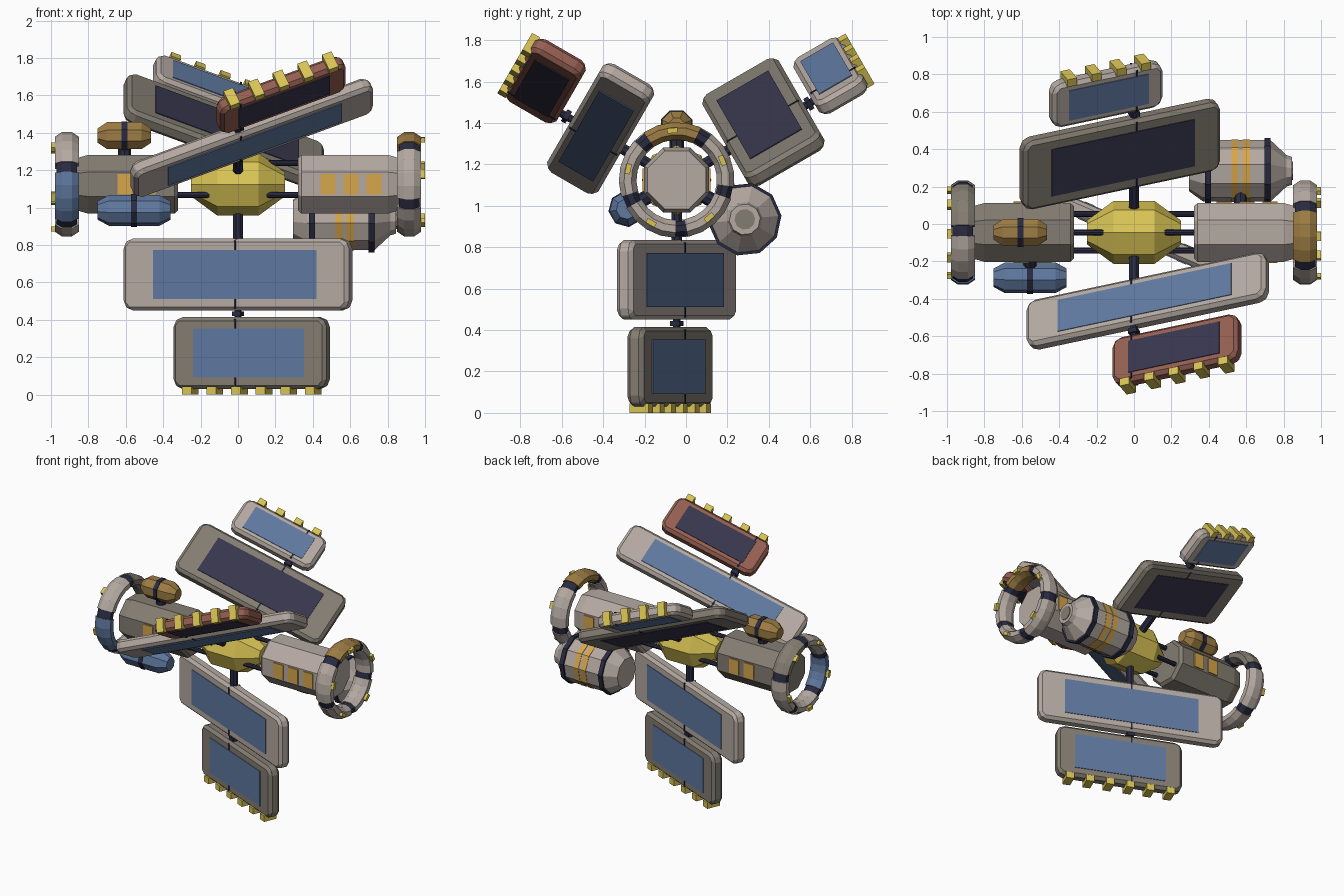
import bpy, bmesh
from math import radians, sin, cos, pi
from mathutils import Matrix, Vector

if "Cube" in bpy.data.objects:
    bpy.data.objects.remove(bpy.data.objects["Cube"], do_unlink=True)


def material(name, r, g, b):
    m = bpy.data.materials.new(name)
    m.use_nodes = True
    m.diffuse_color = (r, g, b, 1)
    m.node_tree.nodes["Principled BSDF"].inputs["Base Color"].default_value = (r, g, b, 1)
    return m


LIGHT = material("light grey", .46, .40, .36)
DARK = material("dark grey", .23, .205, .168)
YELLOW = material("yellow", .69, .55, .09)
ORANGE = material("orange", .68, .38, .07)
OCHRE = material("ochre", .34, .205, .058)
RED = material("brick red", .30, .114, .084)
BLUE = material("blue", .115, .19, .35)
NAVY = material("navy glass", .04, .037, .076)
JOINT = material("joint black", .022, .024, .053)

AXIS_Y, AXIS_Z = -.045, 1.125
HUB = Matrix.Translation((0, AXIS_Y, AXIS_Z))


def finish(name, bm, mat, matrix=Matrix()):
    bmesh.ops.recalc_face_normals(bm, faces=bm.faces)
    me = bpy.data.meshes.new(name)
    bm.to_mesh(me)
    bm.free()
    me.materials.append(mat)
    ob = bpy.data.objects.new(name, me)
    ob.matrix_world = matrix
    bpy.context.collection.objects.link(ob)
    return ob


def box(name, size, loc, mat, matrix=HUB):
    bm = bmesh.new()
    bmesh.ops.create_cube(bm, size=1)
    bmesh.ops.scale(bm, vec=size, verts=bm.verts)
    bmesh.ops.translate(bm, vec=loc, verts=bm.verts)
    return finish(name, bm, mat, matrix)


def lathe(name, profile, sides, mat, matrix=HUB, phase=0):
    """Turn (x, radius) points around the x axis and cap both ends."""
    bm = bmesh.new()
    rings = [[bm.verts.new((x, r * cos(phase + 2 * pi * i / sides),
                            r * sin(phase + 2 * pi * i / sides)))
              for i in range(sides)] for x, r in profile]
    for a, b in zip(rings, rings[1:]):
        for i in range(sides):
            j = (i + 1) % sides
            bm.faces.new((a[i], a[j], b[j], b[i]))
    bm.faces.new(rings[0])
    bm.faces.new(rings[-1])
    return finish(name, bm, mat, matrix)


def rod(name, start, end, r, mat, matrix=HUB, sides=8):
    a, b = Vector(start), Vector(end)
    turn = Vector((1, 0, 0)).rotation_difference(b - a).to_matrix().to_4x4()
    return lathe(name, [(0, r), ((b - a).length, r)], sides, mat,
                 matrix @ Matrix.Translation(a) @ turn)


def radial(angle):
    """Frame at the hub whose z axis points outward at the given angle."""
    return HUB @ Matrix.Rotation(radians(angle - 90), 4, 'X')


# Core and its three struts to each module
lathe("core", [(-.25, .065), (-.11, .168), (.11, .168), (.25, .065)], 8, YELLOW)
for side in (-1, 1):
    for a in (90, 210, 330):
        y, z = .113 * cos(radians(a)), .113 * sin(radians(a))
        rod("core_strut", (side * .1, y, z), (side * .36, y, z), .016, JOINT)


# Habitat modules with windows on both flanks
def module(name, side, mat, windows):
    prof = [(.32, .15), (.34, .17), (.80, .17), (.86, .152)]
    lathe(name, [(side * x, r) for x, r in prof], 8, mat, phase=pi / 8)
    for i in range(windows):
        for flank in (-1, 1):
            box("window", (.08, .009, .11),
                (side * (.48 + .123 * i), flank * .16, 0), ORANGE)


module("left_module", 1, LIGHT, 3)
module("right_module", -1, DARK, 2)


# Segmented rings
def ring_piece(name, x, start, end, steps, rx, rr, mat):
    bm = bmesh.new()
    loops = []
    for i in range(steps + 1):
        a = radians(start + (end - start) * i / steps)
        loop = []
        for k in range(8):
            b = pi / 8 + k * pi / 4
            r = .237 + rr * cos(b)
            loop.append(bm.verts.new((x + rx * sin(b), r * cos(a), r * sin(a))))
        loops.append(loop)
    for p, q in zip(loops, loops[1:]):
        for k in range(8):
            m = (k + 1) % 8
            bm.faces.new((p[k], p[m], q[m], q[k]))
    bm.faces.new(loops[0])
    bm.faces.new(loops[-1])
    finish(name, bm, mat, HUB)


def ring(side, first, colours):
    x = side * .915
    for i, mat in enumerate(colours):
        mid = first + 72 * i
        ring_piece("ring_segment", x, mid - 30, mid + 30, 4, .069, .046, mat)
        ring_piece("ring_joint", x, mid + 29, mid + 43, 1, .06, .04, JOINT)
        box("ring_light", (.03, .05, .025), (side * .985, 0, .24), YELLOW, radial(mid))


ring(1, 95, [OCHRE, LIGHT, LIGHT, LIGHT, LIGHT])
ring(-1, 196, [BLUE, LIGHT, LIGHT, DARK, LIGHT])


# Tanks held off the modules by a stub
def tank(name, angle, dist, profile, sides, mat, bands, band_r, stub_x):
    frame = radial(angle)
    spot = frame @ Matrix.Translation((0, 0, dist))
    lathe(name, profile, sides, mat, spot, pi / sides)
    for x in bands:
        lathe("tank_band", [(x - .016, band_r), (x + .016, band_r)], sides, JOINT,
              spot, pi / sides)
    rod("tank_stub", (stub_x, 0, .12), (stub_x, 0, dist), .035, JOINT, frame)
    return spot


spot = tank("large_tank", 330, .38,
            [(.295, .11), (.37, .165), (.73, .165), (.815, .085), (.845, .075)],
            10, LIGHT, (.395, .715), .178, .57)
for x in (.54, .60):
    lathe("tank_stripe", [(x - .02, .168), (x + .02, .168)], 10, ORANGE, spot, pi / 10)
lathe("tank_nozzle", [(.84, .05), (.85, .05)], 10, DARK, spot, pi / 10)
tank("blue_tank", 210, .28, [(-.75, .05), (-.69, .083), (-.42, .083), (-.36, .05)],
     8, BLUE, (-.555,), .088, -.555)
tank("ochre_tank", 90, .26, [(-.75, .042), (-.70, .078), (-.515, .078), (-.465, .042)],
     8, OCHRE, (-.607,), .083, -.607)


# Panel wings
THICK = .085


def panel(frame, length, low, high, shift, mat, glass):
    h, mid = high - low, (low + high) / 2
    bm = bmesh.new()
    bmesh.ops.create_cube(bm, size=1)
    bmesh.ops.scale(bm, vec=(length, THICK, h), verts=bm.verts)
    corners = [e for e in bm.edges
               if abs(e.verts[0].co.y - e.verts[1].co.y) > THICK / 2]
    bmesh.ops.bevel(bm, geom=corners, offset=.035, segments=1, affect='EDGES')
    bmesh.ops.bevel(bm, geom=bm.edges[:], offset=.02, segments=1, affect='EDGES')
    finish("panel_frame", bm, mat, frame @ Matrix.Translation((shift, 0, mid)))
    for s in (-1, 1):
        y = s * THICK / 2
        box("panel_glass", (length * .725, .009, h * .68), (shift, y, mid), glass, frame)
        box("panel_spar", (.01, .006, h * .94), (0, y, mid), JOINT, frame)


def wing(angle, inner, outer, clips):
    frame = radial(angle) @ Matrix.Rotation(radians(23), 4, 'Z')
    panel(frame, *inner)
    panel(frame, *outer)
    rod("wing_stem", (0, 0, .13), (0, 0, inner[1] + .02), .028, JOINT, frame)
    rod("wing_link", (0, 0, inner[2] - .02), (0, 0, outer[1] + .02), .02, JOINT, frame)
    gap = (inner[2] + outer[1]) / 2
    box("link_collar", (.05, .05, .025), (0, 0, gap), JOINT, frame)
    for i in range(clips):
        x = outer[3] + (i - (clips - 1) / 2) * .143
        box("edge_clip", (.055, .1, .045), (x, 0, outer[2] + .0075), YELLOW, frame)


wing(270, (1.31, .29, .675, 0, LIGHT, BLUE), (.89, .71, 1.095, .08, DARK, BLUE), 6)
wing(150, (1.39, .30, .585, .08, LIGHT, BLUE), (.73, .645, .93, .25, RED, NAVY), 5)
wing(30, (1.145, .29, .715, -.082, DARK, NAVY), (.64, .76, 1.03, -.165, LIGHT, BLUE), 4)
